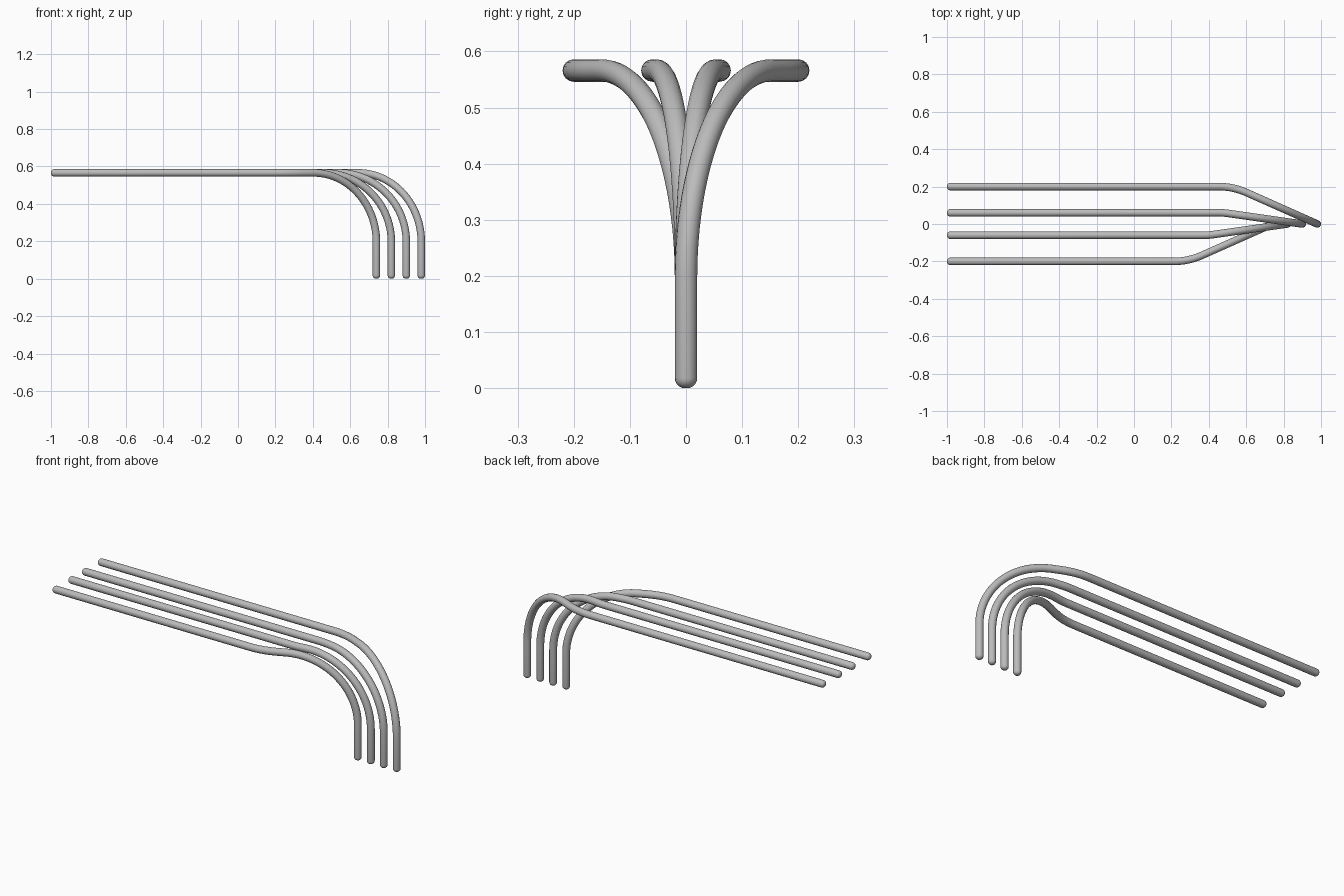
import bpy
from math import sin, cos, pi
from mathutils import Vector

if "Cube" in bpy.data.objects:
    bpy.data.objects.remove(bpy.data.objects["Cube"], do_unlink=True)

TUBE_R = 0.02     # tube radius
CAP_R = 0.018     # rounding of the tube ends
BEND_R = 0.37     # centre-line radius of every bend
TOP_Z = 0.566

metal = bpy.data.materials.new("grey_metal")
metal.use_nodes = True
grey = (0.5, 0.5, 0.5, 1)
metal.diffuse_color = grey
metal.node_tree.nodes["Principled BSDF"].inputs["Base Color"].default_value = grey


def bend(before, corner, after, steps):
    """Points of a circular bend that replaces a sharp corner."""
    a, b = (before - corner).normalized(), (after - corner).normalized()
    turn = pi - a.angle(b)
    tangent = BEND_R * sin(turn / 2) / cos(turn / 2)
    start = corner + a * tangent
    inward = (b - a * a.dot(b)).normalized()
    return [start - a * BEND_R * sin(turn * i / steps)
            + inward * BEND_R * (1 - cos(turn * i / steps))
            for i in range(steps + 1)]


def rounded_end(tip, direction):
    """Tip points with shrinking radius, from the tip inwards."""
    angles = [i * pi / 12 for i in range(7)]
    return [(tip + direction * CAP_R * (1 - cos(t)),
             (TUBE_R - CAP_R + CAP_R * sin(t)) / TUBE_R) for t in angles]


def tube(name, y, foot_x, run):
    tip = Vector((-1, y, TOP_Z))
    corner = Vector((foot_x - run, y, TOP_Z))
    top = Vector((foot_x, 0, TOP_Z))
    foot = Vector((foot_x, 0, 0))

    path = rounded_end(tip, Vector((1, 0, 0)))
    path += [(p, 1) for p in bend(tip, corner, top, 10)]
    path += [(p, 1) for p in bend(corner, top, foot, 32)]
    path += reversed(rounded_end(foot, Vector((0, 0, 1))))

    curve = bpy.data.curves.new(name, "CURVE")
    curve.dimensions = "3D"
    curve.bevel_depth = TUBE_R
    curve.bevel_resolution = 6
    curve.use_fill_caps = True
    spline = curve.splines.new("POLY")
    spline.points.add(len(path) - 1)
    for point, (co, radius) in zip(spline.points, path):
        point.co = (*co, 1)
        point.radius = radius
    curve.materials.append(metal)

    obj = bpy.data.objects.new(name, curve)
    bpy.context.collection.objects.link(obj)
    bpy.ops.object.select_all(action="DESELECT")
    obj.select_set(True)
    bpy.context.view_layer.objects.active = obj
    bpy.ops.object.convert(target="MESH")
    bpy.ops.object.shade_smooth_by_angle()


# Four parallel pipes that converge into a row of vertical legs
tube("back_outer_pipe", 0.2, 0.98, 0.45)
tube("back_inner_pipe", 0.06, 0.9, 0.42)
tube("front_inner_pipe", -0.06, 0.82, 0.42)
tube("front_outer_pipe", -0.2, 0.74, 0.45)
